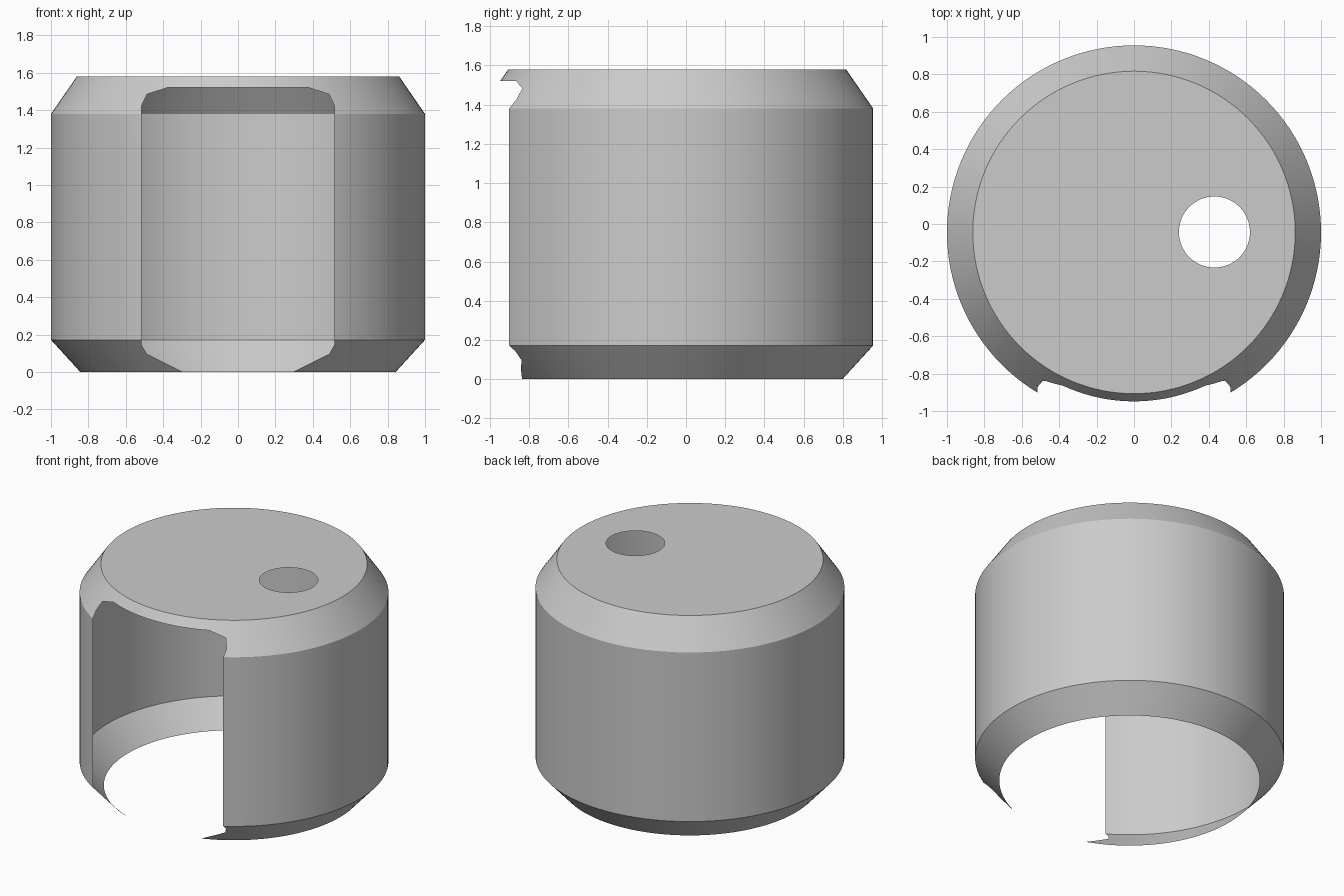
import bpy, bmesh, math
from mathutils import Vector

cube = bpy.data.objects.get("Cube")
if cube:
    bpy.data.objects.remove(cube, do_unlink=True)

SEGMENTS = 128
AXIS_Y = -0.045
PROFILE = [(0.843, 0), (1.0, 0.172), (1.0, 1.38), (0.862, 1.58)]  # radius, height
# Right half of the front opening, bottom to top
HALF = [(0.294, 0), (0.487, 0.096), (0.515, 0.144),
        (0.515, 1.425), (0.487, 1.485), (0.38, 1.52)]
HOLE_X, HOLE_Y, HOLE_R = 0.43, -0.043, 0.19


def ring(bm, x, y, z, radius, count):
    return [bm.verts.new((x + radius * math.cos(math.tau * i / count),
                          y + radius * math.sin(math.tau * i / count), z))
            for i in range(count)]


def loop_edges(bm, verts):
    edges = []
    for a, b in zip(verts, verts[1:] + verts[:1]):
        edges.append(bm.edges.get((a, b)) or bm.edges.new((a, b)))
    return edges


bm = bmesh.new()

# Wall of revolution, open at the bottom
rings = [ring(bm, 0, AXIS_Y, z, r, SEGMENTS) for r, z in PROFILE]
for low, high in zip(rings, rings[1:]):
    for i in range(SEGMENTS):
        j = (i + 1) % SEGMENTS
        bm.faces.new((low[i], low[j], high[j], high[i]))

# Front opening: slice the front faces along each side of the outline
outline = HALF + [(-x, z) for x, z in reversed(HALF)]
inside = [f for f in bm.faces
          if f.calc_center_median().y < -0.4 and abs(f.calc_center_median().x) < 0.75]
for (x1, z1), (x2, z2) in zip(outline, outline[1:]):
    point = Vector((x1, 0, z1))
    outward = Vector((z2 - z1, 0, x1 - x2)).normalized()
    geom = set(inside)
    for f in inside:
        geom.update(f.edges)
        geom.update(f.verts)
    cut = bmesh.ops.bisect_plane(bm, geom=list(geom), dist=1e-5,
                                 plane_co=point, plane_no=outward)
    faces = {g for g in cut["geom"] if isinstance(g, bmesh.types.BMFace)}
    faces.update(f for f in inside if f.is_valid)
    inside = [f for f in faces
              if (f.calc_center_median() - point).dot(outward) < 0]
bmesh.ops.delete(bm, geom=inside, context='FACES')

# Flat lid with a round hole
hole = ring(bm, HOLE_X, HOLE_Y, PROFILE[-1][1], HOLE_R, SEGMENTS // 2)
bmesh.ops.triangle_fill(bm, use_beauty=True, use_dissolve=False,
                        normal=(0, 0, 1),
                        edges=loop_edges(bm, rings[-1]) + loop_edges(bm, hole))
bmesh.ops.recalc_face_normals(bm, faces=bm.faces)

mesh = bpy.data.meshes.new("shell")
bm.to_mesh(mesh)
bm.free()

# Single grey material
grey = bpy.data.materials.new("light grey")
grey.use_nodes = True
colour = (0.6, 0.6, 0.6, 1)
grey.diffuse_color = colour
grey.node_tree.nodes["Principled BSDF"].inputs["Base Color"].default_value = colour
mesh.materials.append(grey)

shell = bpy.data.objects.new("shell", mesh)
bpy.context.collection.objects.link(shell)
bpy.ops.object.select_all(action='DESELECT')
shell.select_set(True)
bpy.context.view_layer.objects.active = shell
bpy.ops.object.shade_smooth_by_angle(angle=math.radians(25))
